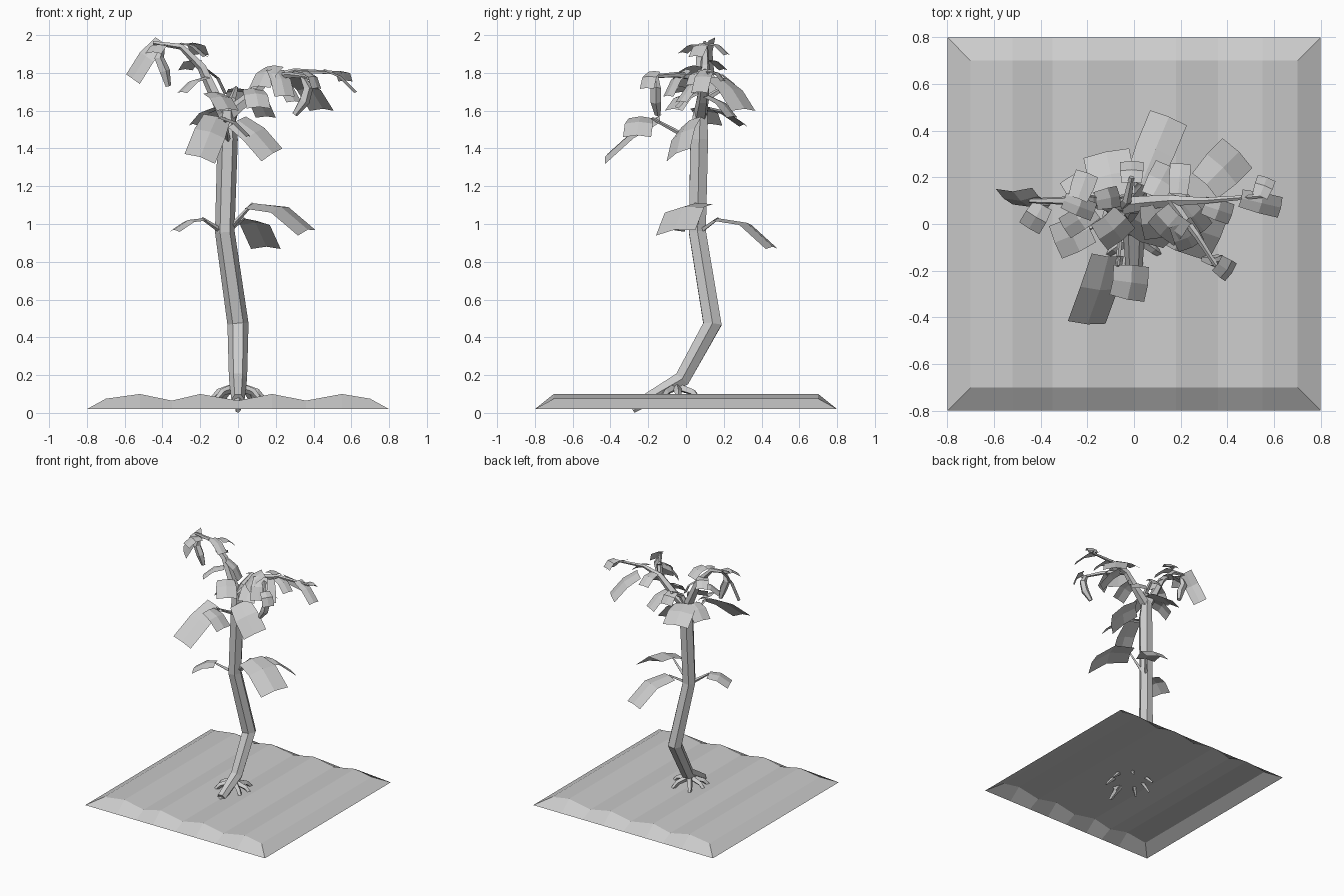
import bpy
import bmesh
import math
from mathutils import Matrix, Vector

cube = bpy.data.objects.get("Cube")
if cube:
    bpy.data.objects.remove(cube)

grey = bpy.data.materials.new("plain grey")
grey.use_nodes = True
grey.diffuse_color = (0.6, 0.6, 0.6, 1)
grey.node_tree.nodes["Principled BSDF"].inputs["Base Color"].default_value = (0.6, 0.6, 0.6, 1)
UP = Vector((0, 0, 1))


def finish(name, bm):
    """Turn a bmesh into a flat-shaded object."""
    mesh = bpy.data.meshes.new(name)
    bm.to_mesh(mesh)
    bm.free()
    mesh.materials.append(grey)
    obj = bpy.data.objects.new(name, mesh)
    bpy.context.collection.objects.link(obj)


def tube(name, points, radii, sides=6):
    """Low-poly tube through the points with one radius per point."""
    bm = bmesh.new()
    pts = [Vector(p) for p in points]
    first = (pts[1] - pts[0]).normalized()
    side = first.cross(Vector((0, 1, 0)) if abs(first.y) < 0.9 else Vector((1, 0, 0))).normalized()
    rings = []
    for i, (p, radius) in enumerate(zip(pts, radii)):
        along = (pts[min(i + 1, len(pts) - 1)] - pts[max(i - 1, 0)]).normalized()
        side = (side - along * side.dot(along)).normalized()
        other = along.cross(side)
        ring = []
        for k in range(sides):
            a = math.tau * k / sides
            ring.append(bm.verts.new(p + radius * (math.cos(a) * side + math.sin(a) * other)))
        rings.append(ring)
    for a, b in zip(rings, rings[1:]):
        for k in range(sides):
            n = (k + 1) % sides
            bm.faces.new((a[k], a[n], b[n], b[k]))
    bm.faces.new(rings[0])
    bm.faces.new(rings[-1])
    bmesh.ops.recalc_face_normals(bm, faces=bm.faces)
    finish(name, bm)


def leaf(name, base, tip, width, roll=0, arch=0.02):
    """Drooping rectangular leaf with a soft middle ridge; roll in degrees lowers its right side."""
    bm = bmesh.new()
    base, tip = Vector(base), Vector(tip)
    along = tip - base
    side = Matrix.Rotation(math.radians(roll), 3, along) @ along.cross(UP).normalized()
    normal = side.cross(along).normalized()
    rows = []
    for t, spread in ((0, 0.85), (0.45, 1), (1, 1)):
        centre = base.lerp(tip, t) + normal * arch * math.sin(math.pi * t)
        rows.append([bm.verts.new(centre + side * width * spread * s / 2
                                  - normal * abs(s) * width * 0.08) for s in (-1, 0, 1)])
    for a, b in zip(rows, rows[1:]):
        for k in range(2):
            bm.faces.new((a[k], a[k + 1], b[k + 1], b[k]))
    finish(name, bm)


# Ground sheet: wavy top running front to back, sloping edges, open underneath
wave = ((-.7, .075), (-.52, .1), (-.35, .065), (-.2, .1), (0, .065),
        (.18, .1), (.36, .065), (.55, .1), (.7, .075))
bm = bmesh.new()
rows = []
for y, rim in ((-.8, True), (-.7, False), (.7, False), (.8, True)):
    row = [bm.verts.new((x * 8 / 7 if rim and abs(x) == .7 else x, y, .02 if rim else z))
           for x, z in wave]
    rows.append(row)
for a, b in zip(rows, rows[1:]):
    for k in range(len(wave) - 1):
        bm.faces.new((a[k], a[k + 1], b[k + 1], b[k]))
for k in (0, -1):
    quad = [row[k] for row in rows]
    bm.faces.new(quad if k else quad[::-1])
bmesh.ops.recalc_face_normals(bm, faces=bm.faces)
finish("ground", bm)

# Trunk, bent forward at the foot
tube("trunk", ((0, -.21, .07), (0, -.02, .18), (0, .14, .47), (-.07, .06, .96),
               (-.055, .07, 1.45), (-.06, .075, 1.6)),
     (.035, .048, .056, .052, .054, .042))
tube("main_root", ((0, -.16, .09), (0, -.28, .012)), (.03, .014), 5)

# Roots fanned around the foot
for i, angle in enumerate((5, 60, 125, 175, 215, 325)):
    d = Vector((math.cos(math.radians(angle)), math.sin(math.radians(angle)), 0))
    start = Vector((0, -.05, .14))
    tube(f"root_{i}", (start, start + d * .1 - UP * .03, start + d * .18 - UP * .11),
         (.024, .019, .008), 4)

# Main branches of the two crowns
fork = (-.06, .075, 1.57)
tube("right_branch", (fork, (-.12, .09, 1.68), (-.19, .1, 1.83), (-.3, .1, 1.94), (-.45, .1, 1.96)),
     (.04, .032, .026, .018, .01), 5)
tube("left_branch", (fork, (.05, .09, 1.66), (.16, .1, 1.77), (.3, .1, 1.81), (.55, .12, 1.8)),
     (.04, .032, .025, .014, .008), 5)
tube("left_front_branch", ((.16, .1, 1.77), (.27, -.05, 1.79), (.36, -.19, 1.78)),
     (.022, .015, .01), 5)
tube("centre_branch", (fork, (-.03, .1, 1.66), (-.01, .2, 1.72)), (.03, .02, .012), 5)

# Hanging curved fruit
tube("right_fruit", ((-.4, .08, 1.94), (-.42, .08, 1.88), (-.39, .08, 1.81), (-.37, .09, 1.73)),
     (.014, .028, .03, .016), 5)
tube("left_fruit", ((.34, -.16, 1.78), (.37, -.16, 1.72), (.35, -.16, 1.65), (.3, -.15, 1.58)),
     (.014, .028, .03, .016), 5)

# Lower leaves on thin stems growing from the trunk
lower = (((.08, .05, 1.11), (.37, -.06, .97), .23, 8, .05),
         ((.03, .17, 1.03), (.15, .46, .88), .17, 0, .05),
         ((-.19, -.02, 1.03), (-.34, -.08, .97), .15, 0, .02))
for i, spec in enumerate(lower):
    leaf(f"lower_leaf_{i}", *spec)
    tube(f"lower_stem_{i}", ((-.07, .06, .95), spec[0]), (.016, .008), 4)

# Leaves under the fork
middle = (((-.11, -.14, 1.57), (-.2, -.43, 1.355), .17, -22),
          ((-.09, -.24, 1.57), (.06, -.26, 1.47), .15),
          ((.0, .02, 1.55), (.185, -.05, 1.375), .18, 30),
          ((-.08, .12, 1.62), (-.12, .31, 1.53), .2),
          ((-.12, .08, 1.62), (-.24, .13, 1.53), .14))
for i, spec in enumerate(middle):
    leaf(f"middle_leaf_{i}", *spec)
tube("middle_stem", ((-.05, .06, 1.43), (-.07, -.18, 1.56)), (.014, .008), 4)

# Leaves of the right crown
right_crown = (((-.41, .12, 1.97), (-.56, .11, 1.77), .11, -50),
               ((-.39, .08, 1.95), (-.45, -.02, 1.91), .1),
               ((-.24, .11, 1.96), (-.2, .22, 1.9), .1),
               ((-.3, .1, 1.96), (-.17, .05, 1.89), .08),
               ((-.17, .06, 1.78), (-.3, -.02, 1.7), .1),
               ((-.22, .1, 1.87), (-.28, .2, 1.82), .09),
               ((-.16, .1, 1.82), (-.06, .12, 1.69), .09))
for i, spec in enumerate(right_crown):
    leaf(f"right_crown_leaf_{i}", *spec)

# Leaves around the centre of the fork
centre = (((-.13, .03, 1.7), (-.05, -.07, 1.61), .15),
          ((.08, .08, 1.72), (.11, -.06, 1.62), .13),
          ((-.01, .18, 1.72), (-.01, .27, 1.65), .1),
          ((.08, .12, 1.68), (.15, .25, 1.57), .12))
for i, spec in enumerate(centre):
    leaf(f"centre_leaf_{i}", *spec)

# Leaves of the left crown
left_crown = (((.19, .04, 1.84), (.11, -.05, 1.73), .15),
              ((.2, .0, 1.82), (.25, -.1, 1.68), .12),
              ((.31, .17, 1.78), (.45, .31, 1.61), .18),
              ((.36, -.17, 1.81), (.42, -.21, 1.72), .09),
              ((.46, .11, 1.82), (.63, .07, 1.7), .09),
              ((.54, .12, 1.81), (.57, .2, 1.76), .08),
              ((.19, .13, 1.8), (.2, .26, 1.74), .09),
              ((.3, .08, 1.81), (.42, .04, 1.74), .09),
              ((.2, .1, 1.78), (.3, -.03, 1.65), .1))
for i, spec in enumerate(left_crown):
    leaf(f"left_crown_leaf_{i}", *spec)
